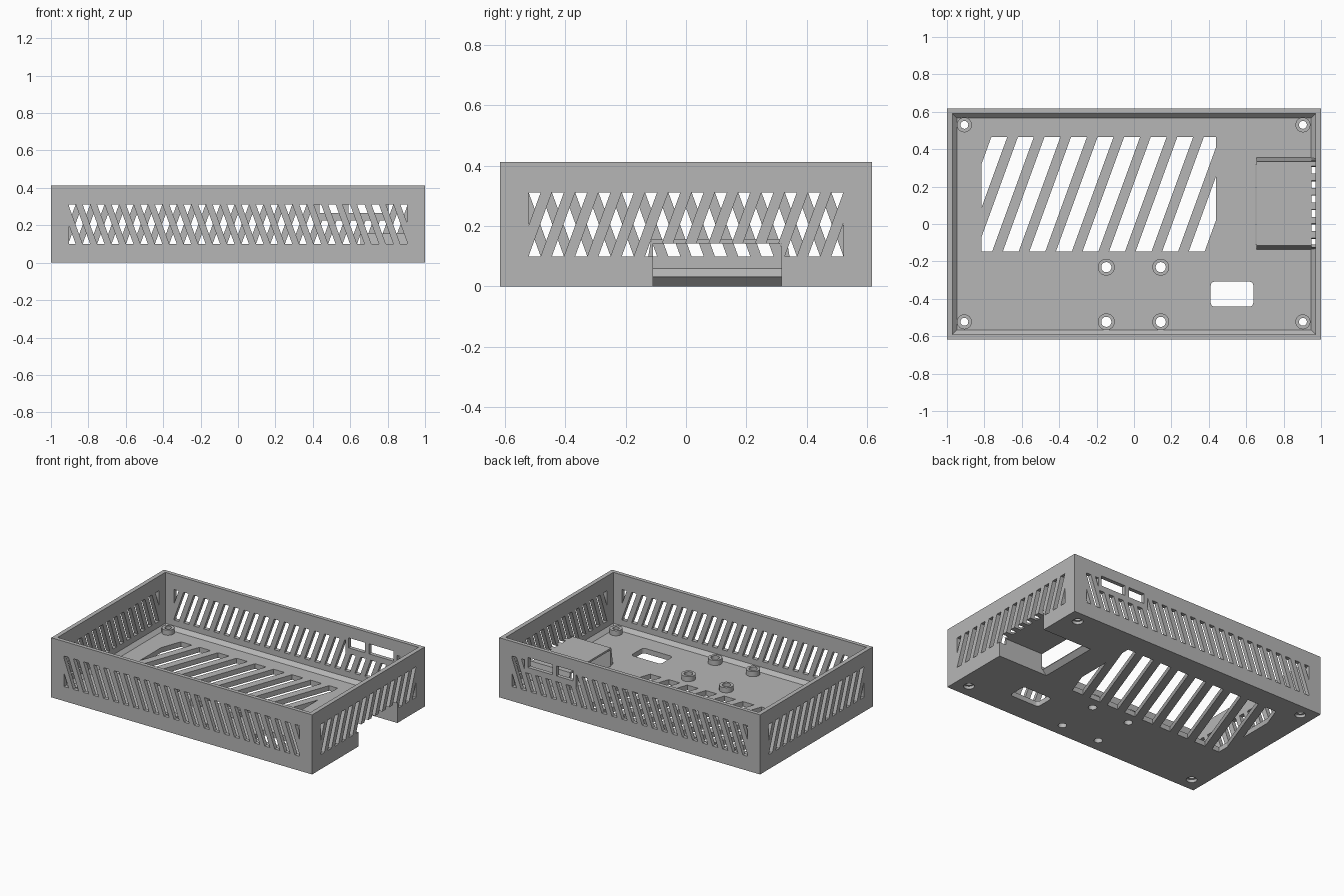
import bpy, bmesh, math
from mathutils import Vector

if "Cube" in bpy.data.objects:
    bpy.data.objects.remove(bpy.data.objects["Cube"])

LEAN = math.tan(math.radians(20))
grey = bpy.data.materials.new("grey plastic")
grey.diffuse_color = (0.47, 0.47, 0.47, 1)
grey.use_nodes = True
grey.node_tree.nodes["Principled BSDF"].inputs["Base Color"].default_value = grey.diffuse_color


def finish(bm, name):
    bmesh.ops.recalc_face_normals(bm, faces=bm.faces)
    me = bpy.data.meshes.new(name)
    bm.to_mesh(me)
    bm.free()
    ob = bpy.data.objects.new(name, me)
    bpy.context.collection.objects.link(ob)
    me.materials.append(grey)
    return ob


def loft(bm, a, b):
    """Closed solid between two matching outlines."""
    va, vb = [bm.verts.new(p) for p in a], [bm.verts.new(p) for p in b]
    n = len(va)
    bm.faces.new(va[::-1])
    bm.faces.new(vb)
    for i in range(n):
        j = (i + 1) % n
        bm.faces.new((va[i], va[j], vb[j], vb[i]))


def prism(bm, pts, vec):
    loft(bm, pts, [Vector(p) + Vector(vec) for p in pts])


def box(bm, x0, x1, y0, y1, z0, z1):
    prism(bm, [(x0, y0, z0), (x1, y0, z0), (x1, y1, z0), (x0, y1, z0)], (0, 0, z1 - z0))


def disc(bm, x, y, r, z0, z1, n=32):
    ring = [(x + r * math.cos(math.tau * i / n), y + r * math.sin(math.tau * i / n), z0)
            for i in range(n)]
    prism(bm, ring, (0, 0, z1 - z0))


def clip(poly, limit, sign):
    """Keep the part of a flat outline with sign * u <= sign * limit."""
    out = []
    for i, q in enumerate(poly):
        p = poly[i - 1]
        pin, qin = sign * p[0] <= sign * limit, sign * q[0] <= sign * limit
        if pin != qin:
            t = (limit - p[0]) / (q[0] - p[0])
            out.append((limit, p[1] + t * (q[1] - p[1])))
        if qin:
            out.append(q)
    return out


def slots(u0, u1, v0, v1, pitch, width, lean, shift=0.0):
    """Row of slanted slots trimmed to a rectangle."""
    mid, d = (u0 + u1) / 2, lean * LEAN * (v1 - v0) / 2
    n = int((u1 - u0) / pitch / 2) + 3
    for k in range(-n, n + 1):
        c, w = mid + (k + shift) * pitch, width / 2
        poly = [(c - d - w, v0), (c - d + w, v0), (c + d + w, v1), (c + d - w, v1)]
        poly = clip(clip(poly, u1, 1), u0, -1)
        if len(poly) > 2 and max(p[0] for p in poly) - min(p[0] for p in poly) > 0.006:
            yield poly


def combine(ob, bm, operation, name):
    tool = finish(bm, name)
    tool.hide_render = True
    mod = ob.modifiers.new(name, 'BOOLEAN')
    mod.operation, mod.solver, mod.object = operation, 'EXACT', tool
    bpy.context.view_layer.objects.active = ob
    bpy.ops.object.modifier_apply(modifier=mod.name)
    bpy.data.objects.remove(tool)


# Outer tray
bm = bmesh.new()
box(bm, -1, 1, -0.617, 0.617, 0, 0.413)
tray = finish(bm, "enclosure_tray")

# Cavity with a sloped edge around the floor
bm = bmesh.new()
rings = []
for x, y, z in ((0.946, 0.566, 0.035), (0.97, 0.59, 0.06), (0.97, 0.59, 0.5)):
    rings.append([bm.verts.new(p) for p in ((-x, -y, z), (x, -y, z), (x, y, z), (-x, y, z))])
bm.faces.new(rings[0][::-1])
bm.faces.new(rings[2])
for a, b in zip(rings, rings[1:]):
    for i in range(4):
        bm.faces.new((a[i], a[(i + 1) % 4], b[(i + 1) % 4], b[i]))
combine(tray, bm, 'DIFFERENCE', "cavity")

# Raised bay behind the right wall opening
bm = bmesh.new()
prism(bm, [(0.655, -0.138, 0.02), (0.655, 0.357, 0.02),
           (0.655, 0.334, 0.155), (0.655, -0.116, 0.155)], (0.33, 0, 0))
combine(tray, bm, 'UNION', "bay")

# Screw bosses
corners = [(x, y) for x in (-0.907, 0.903) for y in (-0.523, 0.53)]
standoffs = [(x, y) for x in (-0.148, 0.143) for y in (-0.523, -0.231)]
bm = bmesh.new()
for x, y in corners:
    disc(bm, x, y, 0.04, 0.01, 0.07)
for x, y in standoffs:
    disc(bm, x, y, 0.045, 0.01, 0.07)
combine(tray, bm, 'UNION', "bosses")

# Slanted vents in the four walls
bm = bmesh.new()
for side, lean in ((-1, -1), (1, 1)):
    for poly in slots(-0.903, 0.903, 0.1, 0.312, 0.0772, 0.04, lean):
        prism(bm, [(u, side * 0.57, v) for u, v in poly], (0, side * 0.1, 0))
    for poly in slots(-0.522, 0.522, 0.1, 0.312, 0.0772, 0.04, lean):
        prism(bm, [(side * 0.95, u, v) for u, v in poly], (side * 0.1, 0, 0))
combine(tray, bm, 'DIFFERENCE', "wall_vents")

# Solid panel around the rear ports
bm = bmesh.new()
box(bm, 0.41, 0.805, 0.59, 0.617, 0.225, 0.35)
combine(tray, bm, 'UNION', "port_panel")

# Rear ports
bm = bmesh.new()
box(bm, 0.435, 0.56, 0.55, 0.7, 0.265, 0.335)
box(bm, 0.592, 0.78, 0.55, 0.7, 0.265, 0.335)
combine(tray, bm, 'DIFFERENCE', "ports")

# Bay opening, with an undercut floor edge
bm = bmesh.new()
prism(bm, [(1.1, -0.11, -0.05), (0.57, -0.11, -0.05), (0.65, -0.11, 0.03),
           (0.65, -0.11, 0.142), (1.1, -0.11, 0.142)], (0, 0.427, 0))
combine(tray, bm, 'DIFFERENCE', "bay_opening")

# Floor vents and rounded cable window
bm = bmesh.new()
for poly in slots(-0.815, 0.438, -0.148, 0.465, 0.142, 0.085, 1, 0.47):
    prism(bm, [(u, v, -0.05) for u, v in poly], (0, 0, 0.13))
window, r = [], 0.022
for cx, cy, start in ((0.638, -0.308, 0), (0.41, -0.308, 90), (0.41, -0.442, 180), (0.638, -0.442, 270)):
    ox = cx - r if cx > 0.5 else cx + r
    oy = cy - r if cy > -0.4 else cy + r
    for i in range(6):
        a = math.radians(start + 18 * i)
        window.append((ox + r * math.cos(a), oy + r * math.sin(a), -0.05))
prism(bm, window, (0, 0, 0.13))
combine(tray, bm, 'DIFFERENCE', "floor_openings")

# Screw holes, then head recesses under the corners
bm = bmesh.new()
for x, y in corners:
    disc(bm, x, y, 0.021, -0.05, 0.2)
for x, y in standoffs:
    disc(bm, x, y, 0.027, -0.05, 0.2)
combine(tray, bm, 'DIFFERENCE', "screw_holes")
bm = bmesh.new()
for x, y in corners:
    disc(bm, x, y, 0.034, -0.05, 0.02)
combine(tray, bm, 'DIFFERENCE', "head_recesses")

bpy.ops.object.select_all(action='DESELECT')
tray.select_set(True)
bpy.context.view_layer.objects.active = tray
bpy.ops.object.shade_smooth_by_angle(angle=math.radians(20))
